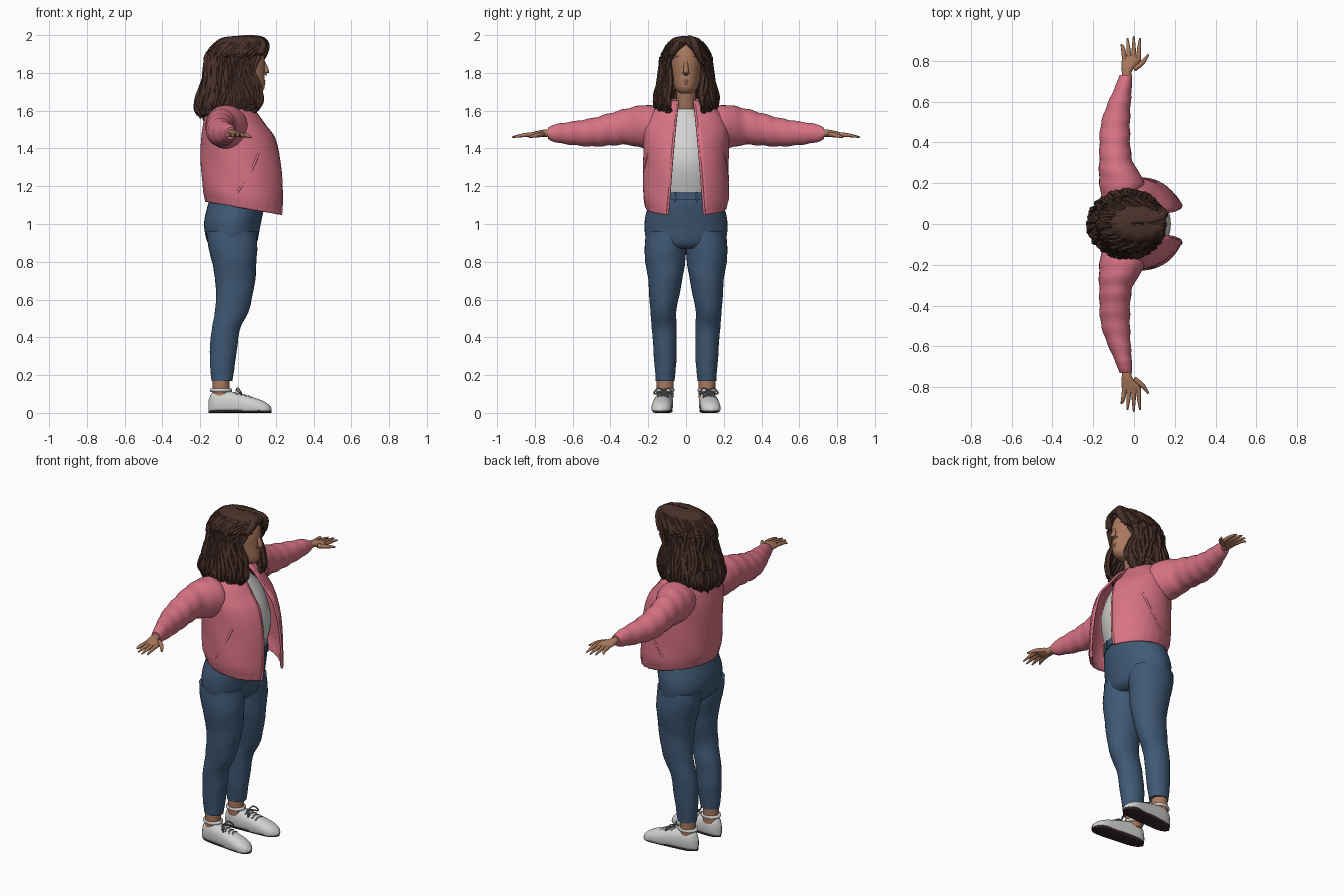
import bpy, bmesh, random
from math import sin, cos, asin, pi, copysign, radians
from mathutils import Vector

if "Cube" in bpy.data.objects:
    bpy.data.objects.remove(bpy.data.objects["Cube"], do_unlink=True)
random.seed(4)
parts = []


def material(name, red, green, blue):
    mat = bpy.data.materials.new(name)
    mat.use_nodes = True
    mat.diffuse_color = (red, green, blue, 1)
    shader = mat.node_tree.nodes["Principled BSDF"]
    shader.inputs["Base Color"].default_value = mat.diffuse_color
    return mat


PINK = material("pink cloth", .68, .17, .23)
DENIM = material("blue denim", .05, .1, .18)
HAIR = material("brown hair", .065, .03, .022)
SKIN = material("skin", .4, .19, .11)
LIP = material("lips", .32, .13, .09)
WHITE = material("white cloth", .64, .64, .63)
LACE = material("grey laces", .2, .2, .2)
SOLE = material("dark sole", .04, .02, .02)


def clamp(value):
    return min(max(value, 0), 1)


def spline(rows, steps=4):
    """Interpolate rows of numbers smoothly."""
    out = []
    for i in range(len(rows) - 1):
        before, start = rows[max(i - 1, 0)], rows[i]
        end, after = rows[i + 1], rows[min(i + 2, len(rows) - 1)]
        for j in range(steps):
            t = j / steps
            out.append([q + t * ((r - p) + t * ((2 * p - 5 * q + 4 * r - s) + t * (3 * q - p - 3 * r + s))) / 2
                        for p, q, r, s in zip(before, start, end, after)])
    return out + [list(rows[-1])]


def symmetric(rows):
    """Turn (height, back, front, half width) into full section limits."""
    return [(height, back, front, -half, half) for height, back, front, half in rows]


def ring_point(row, fraction, power=2, gap=None, ripple=None):
    """Point on the rounded section (t, low u, high u, low v, high v)."""
    t, u_low, u_high, v_low, v_high = row
    u_radius, v_radius = (u_high - u_low) / 2, (v_high - v_low) / 2
    opening = asin(min(gap(t) / v_radius, .95)) if gap else 0
    angle = opening + 2 * (pi - opening) * fraction
    scale = ripple(angle, t) if ripple else 1
    c, s = cos(angle), sin(angle)
    return ((u_low + u_high) / 2 + scale * u_radius * copysign(abs(c) ** (2 / power), c),
            (v_low + v_high) / 2 + scale * v_radius * copysign(abs(s) ** (2 / power), s), t)


def skin_rings(name, rings, mat, shell=False):
    """Skin rings of points as a capped solid or as an open shell with thickness."""
    bm = bmesh.new()
    loops = [[bm.verts.new(point) for point in ring] for ring in rings]
    count = len(loops[0])
    for lower, upper in zip(loops, loops[1:]):
        for i in range(count - 1 if shell else count):
            j = (i + 1) % count
            bm.faces.new((lower[i], lower[j], upper[j], upper[i]))
    if not shell:
        bm.faces.new(loops[0])
        bm.faces.new(loops[-1])
    bmesh.ops.recalc_face_normals(bm, faces=bm.faces)
    mesh = bpy.data.meshes.new(name)
    bm.to_mesh(mesh)
    bm.free()
    mesh.materials.append(mat)
    ob = bpy.data.objects.new(name, mesh)
    bpy.context.collection.objects.link(ob)
    if shell:
        solidify = ob.modifiers.new("thickness", "SOLIDIFY")
        solidify.thickness, solidify.offset = .012, 0
    parts.append(ob)


def loft(name, rows, mat, axis="z", count=32, side=1, power=2, gap=None, ripple=None, bend=None):
    rings = []
    for row in rows:
        ring = []
        for i in range(count):
            u, v, t = ring_point(row, i / (count - 1 if gap else count), power, gap, ripple)
            x, y, z = {"z": (u, v, t), "y": (u, t, v), "x": (t, u, v)}[axis]
            if bend:
                x, y, z = bend(x, y, z)
            ring.append((x, y * side, z))
        rings.append(ring)
    skin_rings(name, rings, mat, bool(gap))


def tube(name, points, mat, side=1, count=8):
    """Sweep a round section along points (x, y, z, radius)."""
    path = spline(points)
    centres = [Vector((x, y * side, z)) for x, y, z, radius in path]
    rings = []
    for i, centre in enumerate(centres):
        along = (centres[min(i + 1, len(path) - 1)] - centres[max(i - 1, 0)]).normalized()
        across = along.cross(Vector((0, 0, 1) if abs(along.z) < .85 else (1, 0, 0))).normalized()
        other = along.cross(across)
        radius = max(path[i][-1], .001)
        turns = [2 * pi * j / count for j in range(count)]
        rings.append([centre + radius * (across * cos(turn) + other * sin(turn)) for turn in turns])
    skin_rings(name, rings, mat)


# Shirt
loft("shirt", spline(symmetric([(1.12, -.14, .13, .17), (1.3, -.15, .18, .18), (1.42, -.15, .16, .17),
                                (1.52, -.13, .11, .15), (1.61, -.09, .05, .06)])), WHITE)


# Jacket body, open at the front, with a ribbed hem that drops forwards
def hem_drop(x, y, z):
    return x, y, z - clamp((1.4 - z) * 4) * .18 * (x + .17)


def jacket_gap(z):
    return .1 - (z - 1.1) / 10


def jacket_folds(angle, z):
    return 1 + .01 * (sin(44 * angle) - 2 if z < 1.17 else sin(5 * angle + 22 * z))


jacket_rows = spline(symmetric([(1.12, -.17, .25, .21), (1.17, -.18, .25, .22), (1.3, -.19, .24, .22),
                                (1.45, -.19, .2, .22), (1.53, -.18, .14, .21), (1.6, -.16, .09, .17),
                                (1.65, -.11, .04, .08)]))
loft("jacket_body", jacket_rows, PINK, count=60, gap=jacket_gap, ripple=jacket_folds, bend=hem_drop)
jacket_edge = [(*hem_drop(*ring_point(row, 0, gap=jacket_gap)), .007) for row in jacket_rows[::3]]
pocket_line = [(*hem_drop(*ring_point(row, .24 - .02 * i, gap=jacket_gap)), .008)
               for i, row in enumerate(jacket_rows[5:11])]
tube("jacket_collar", [(-.03 - .09 * cos(i * pi / 6), .09 * sin(i * pi / 6), 1.65, .014)
                       for i in range(-4, 5)], PINK)

# Jeans hips, waistband and belt loops
loft("jeans_hips", spline(symmetric([(.87, -.11, .07, .1), (.9, -.16, .1, .2), (1, -.18, .12, .22),
                                     (1.1, -.16, .14, .2), (1.17, -.14, .14, .18)])), DENIM, count=40)
waistband = symmetric([(1.13, -.15, .15, .19), (1.17, -.14, .15, .19)])
loft("waistband", waistband, DENIM, count=40)
for fraction in (.05, .09, .91, .95):
    x, y, z = ring_point(waistband[0], fraction)
    tube("belt_loop", [(x, y, z - .01, .006), (x, y, z + .04, .006)], DENIM)


# Shoe profile along its length, from heel to toe
def shoe_top(s):
    return .13 - .08 * s ** 1.5


def shoe_x(s):
    return s / 3 - .155


def shoe_section(s, inset):
    rounding = max(1 - (2 * s - 1) ** 6, .05) ** .5
    middle, half = .11 + .025 * s, (.046 + .01 * s) * rounding - inset
    return shoe_x(s), middle - half, middle + half, -.02, shoe_top(s) * (.4 + .6 * rounding)


stops = [(1 - cos(pi * i / 20)) / 2 for i in range(21)]
shoe_rows = [shoe_section(s, 0) for s in stops]
sole_rows = [(*shoe_section(s, .004)[:3], 0, .02) for s in stops]

leg_rows = spline([(.17, -.14, -.03, .06, .16), (.3, -.15, -.01, .05, .17), (.44, -.14, .01, .05, .18),
                   (.55, -.12, .06, .05, .19), (.7, -.12, .09, .02, .2), (.85, -.15, .1, 0, .22),
                   (.96, -.17, .1, 0, .21)], 6)
sleeve_rows = spline([(.1, -.15, 0, 1.44, 1.6), (.2, -.17, .05, 1.4, 1.63), (.32, -.17, -.01, 1.42, 1.61),
                      (.5, -.16, -.02, 1.41, 1.56), (.68, -.09, -.01, 1.43, 1.53),
                      (.73, -.07, -.01, 1.45, 1.51)], 10)
palm_rows = spline([(.71, -.06, -.01, 1.46, 1.5), (.75, -.06, -.01, 1.46, 1.5),
                    (.8, -.06, .03, 1.46, 1.49), (.83, -.04, .02, 1.47, 1.48)])


def leg_folds(angle, z):
    return 1 + .012 * sin(38 * z + 2 * angle) + .006 * sin(90 * z + 3 * angle)


def sleeve_folds(angle, y):
    return 1 + (.03 * sin(75 * y + sin(angle)) * clamp(4 * y - .4) if y < .69 else .015 * sin(16 * angle))


for side, tag in ((1, "left"), (-1, "right")):
    # Leg, ankle and shoe
    loft("jeans_leg_" + tag, leg_rows, DENIM, side=side, ripple=leg_folds)
    tube("ankle_" + tag, [(-.09, .11, .08, .045), (-.09, .11, .2, .045)], SKIN, side, 16)
    loft("shoe_" + tag, shoe_rows, WHITE, "x", side=side, power=2.3,
         bend=lambda x, y, z: (x, y, max(z, .012)))
    loft("shoe_sole_" + tag, sole_rows, SOLE, "x", side=side, power=4)
    tube("shoe_rim_" + tag, [(.05 * cos(i * pi / 4) - .09, .11 + .04 * sin(i * pi / 4), .12, .01)
                             for i in range(9)], WHITE, side)
    for i in range(4):
        s = .42 + .07 * i
        x, z = shoe_x(s), shoe_top(s)
        tube("lace_" + tag, [(x, .09, z - .01, .004), (x, .12, z, .004), (x + .01, .15, z - .01, .004)], LACE, side)
    for flip in (-1, 1):
        tube("lace_bow_" + tag, [(-.01, .12, .12, .004), (0, .12 + flip * .03, .13, .004),
                                 (.02, .12 + flip * .05, .1, .004), (-.01, .12, .12, .004)], LACE, side)
    # Sleeve with soft folds and a ribbed cuff, pocket and front edge
    loft("sleeve_" + tag, sleeve_rows, PINK, "y", side=side, ripple=sleeve_folds)
    tube("pocket_welt_" + tag, pocket_line, PINK, side)
    tube("jacket_edge_" + tag, jacket_edge, PINK, side)
    # Hand
    loft("palm_" + tag, palm_rows, SKIN, "y", side=side)
    for i in range(4):
        x, tip = .022 * i - .045, .92 - .01 * (i - 2) ** 2
        tube("finger_" + tag, [(x, .8, 1.475, .012), (x * 1.2, .86, 1.47, .01), (x * 1.4, tip, 1.46, .004)], SKIN, side)
    tube("thumb_" + tag, [(0, .76, 1.475, .014), (.04, .79, 1.47, .012), (.07, .83, 1.46, .005)], SKIN, side)

# Neck, head and face
tube("neck", [(-.03, 0, 1.56, .06), (0, 0, 1.64, .05), (.01, 0, 1.74, .055)], SKIN, count=20)
loft("head", spline(symmetric([(1.69, .05, .11, .03), (1.72, -.05, .14, .06), (1.8, -.1, .14, .08),
                               (1.88, -.12, .14, .09), (1.94, -.1, .12, .07), (1.97, -.05, .06, .03)])), SKIN)
tube("nose", [(.13, 0, 1.87, .008), (.15, 0, 1.81, .014), (.14, 0, 1.795, .012)], SKIN)
for z in (1.745, 1.757):
    tube("lip", [(.125, -.03, 1.75, .002), (.137, 0, z, .008), (.125, .03, 1.75, .002)], LIP)
for side in (-1, 1):
    tube("nostril", [(.13, .01, 1.8, .008), (.135, .02, 1.8, .006)], SKIN, side)
    tube("brow", [(.13, .02, 1.885, .005), (.12, .04, 1.89, .006), (.1, .07, 1.88, .003)], LIP, side)
    tube("eyelid", [(.13, .02, 1.853, .005), (.12, .036, 1.856, .01), (.1, .06, 1.852, .004)], SKIN, side)


# Hair shell, open round the face
def face_gap(z):
    return .08 * clamp((1.96 - z) * 15)


def hair_waves(angle, z):
    return 1 + .03 * sin(11 * angle + 16 * z) + .02 * sin(23 * angle - 25 * z)


hair_rows = spline(symmetric([(1.58, -.2, .1, .13), (1.64, -.22, .15, .16), (1.72, -.19, .14, .15),
                              (1.81, -.17, .11, .13), (1.9, -.16, .13, .12), (1.95, -.12, .15, .09),
                              (1.98, -.08, .13, .06), (1.99, -.01, .05, .01)]))
loft("hair", hair_rows, HAIR, count=90, gap=face_gap, ripple=hair_waves)

# Wavy locks following the shell and ending in loose tips
lock_count = 46
for i in range(lock_count):
    phase, drop = random.uniform(0, 6), random.uniform(0, .04)
    points = []
    for row in hair_rows[:-6:3]:
        wave = sin(28 * row[0] + phase)
        x, y, z = ring_point(row, clamp((i + .5 + .6 * wave) / lock_count), gap=face_gap)
        points.append((x * (1 + .03 * wave), y * (1 + .03 * wave), z, .016 if z < 1.9 else .01))
    x, y, z, radius = points[0]
    tube("hair_lock", [(x, y, z - drop, .001)] + points, HAIR, count=6)

# Swept fringe, fuller on the left
for shift in (0, .02, .04):
    for side, lift, tag in ((1, .01, "left"), (-1, 0, "right")):
        tube("fringe_" + tag, [(-.02 - shift, .01, 1.975, .012), (.08 - shift, .02, 1.97 + lift, .02),
                               (.13 + lift - shift, .04, 1.95 + lift, .023),
                               (.12 + 2 * lift - shift, .07 - lift, 1.91, .02),
                               (.1 + 2 * lift - shift, .09 - lift, 1.86, .012),
                               (.08 - shift, .1, 1.79, .005)], HAIR, side)

# Smooth shading with crisp rims
bpy.ops.object.select_all(action="DESELECT")
for ob in parts:
    ob.select_set(True)
bpy.context.view_layer.objects.active = parts[0]
bpy.ops.object.shade_smooth_by_angle(angle=radians(50))
